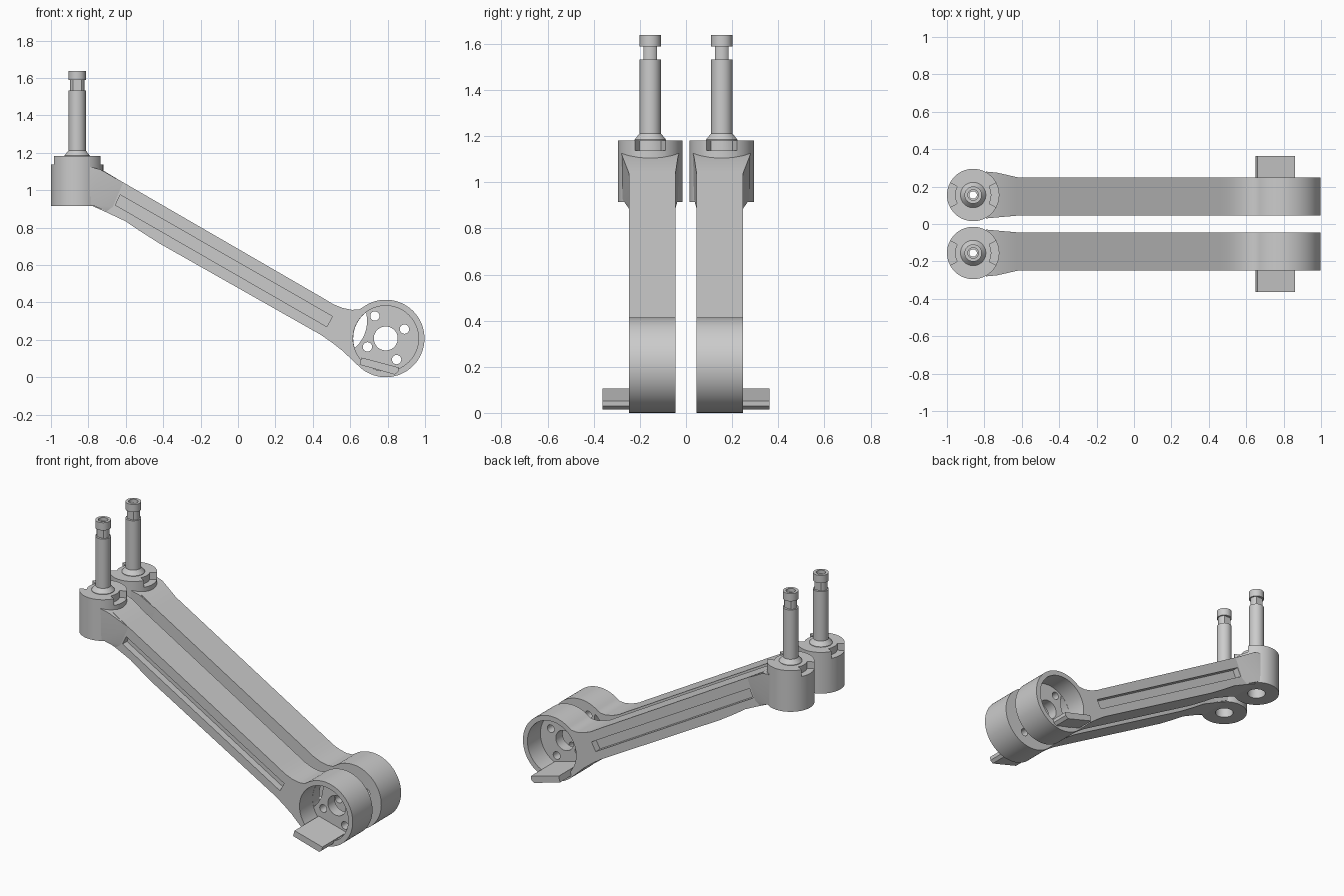
import bpy
import bmesh
from math import cos, sin, radians

old = bpy.data.objects.get("Cube")
if old:
    bpy.data.objects.remove(old, do_unlink=True)

metal = bpy.data.materials.new("light grey metal")
metal.use_nodes = True
GREY = (0.6, 0.6, 0.6, 1)
metal.diffuse_color = GREY
metal.node_tree.nodes["Principled BSDF"].inputs["Base Color"].default_value = GREY

RING = (0.79, 0.207)        # ring centre in x, z
HUB = (-0.86, 0.155)        # hub centre in x, y
INNER, OUTER = 0.045, 0.248  # sides of the arm in y


def finish(name, bm):
    bm.normal_update()
    bmesh.ops.recalc_face_normals(bm, faces=bm.faces)
    if bm.calc_volume(signed=True) < 0:
        bmesh.ops.reverse_faces(bm, faces=bm.faces)
    mesh = bpy.data.meshes.new(name)
    bm.to_mesh(mesh)
    bm.free()
    mesh.materials.append(metal)
    obj = bpy.data.objects.new(name, mesh)
    bpy.context.collection.objects.link(obj)
    return obj


def bridge(bm, a, b):
    for i in range(len(a)):
        j = (i + 1) % len(a)
        bm.faces.new((a[i], a[j], b[j], b[i]))


def extrude(name, points, axis, low, high):
    """Prism from a 2D outline: axis 'y' takes (x, z), axis 'z' takes (x, y)."""
    bm = bmesh.new()
    place = (lambda a, b, h: (a, h, b)) if axis == "y" else (lambda a, b, h: (a, b, h))
    ends = [[bm.verts.new(place(a, b, h)) for a, b in points] for h in (low, high)]
    bridge(bm, *ends)
    bm.faces.new(reversed(ends[0]))
    bm.faces.new(ends[1])
    return finish(name, bm)


def arc(centre, radius, start, end, steps):
    angles = [radians(start + (end - start) * i / steps) for i in range(steps + 1)]
    return [(centre[0] + radius * cos(a), centre[1] + radius * sin(a)) for a in angles]


def disc(centre, radius, sides=48):
    return arc(centre, radius, 0, 360, sides)[:-1]


def lathe(name, profile, sides=48):
    """Hollow turned part on the hub axis from a closed (radius, z) profile."""
    bm = bmesh.new()
    rings = [[bm.verts.new((x, y, z)) for x, y in disc(HUB, r, sides)] for r, z in profile]
    for a, b in zip(rings, rings[1:] + rings[:1]):
        bridge(bm, a, b)
    return finish(name, bm)


def select(obj):
    bpy.ops.object.select_all(action="DESELECT")
    obj.select_set(True)
    bpy.context.view_layer.objects.active = obj


def cut(target, cutter):
    mod = target.modifiers.new("cut", "BOOLEAN")
    mod.operation = "DIFFERENCE"
    mod.solver = "EXACT"
    mod.object = cutter
    select(target)
    bpy.ops.object.modifier_apply(modifier=mod.name)
    bpy.data.objects.remove(cutter, do_unlink=True)


def mirror_pair(obj):
    mod = obj.modifiers.new("pair", "MIRROR")
    mod.use_axis = (False, True, False)
    mod.use_mirror_merge = False
    select(obj)
    bpy.ops.object.modifier_apply(modifier=mod.name)
    bpy.ops.object.shade_smooth_by_angle(angle=radians(30))


# Arm beam with its end ring as one outline
top_edge = [(-0.79, 1.125), (-0.72, 1.105), (-0.62, 1.045), (0.46, 0.42),
            (0.51, 0.39), (0.56, 0.37), (0.61, 0.36), (0.65, 0.363)]
bottom_edge = [(0.56, 0.14), (0.50, 0.187), (0.44, 0.228),
               (-0.42, 0.715), (-0.53, 0.785), (-0.60, 0.833), (-0.70, 0.88), (-0.79, 0.92)]
outline = top_edge + arc(RING, 0.207, 126, -135, 72) + bottom_edge
arm = extrude("arm", outline, "y", INNER, OUTER)

# Ring cup, floor holes and side opening
cut(arm, extrude("cup_cutter", disc(RING, 0.175, 64), "y", 0.115, 0.4))
cut(arm, extrude("bore_cutter", disc(RING, 0.064), "y", 0, 0.2))
opening = arc(RING, 0.174, 128, 196.5, 16) + arc((0.50, 0.30), 0.19, -48.5, 13, 12)
cut(arm, extrude("opening_cutter", opening, "y", 0, 0.2))
for spot in ((0.732, 0.327), (0.89, 0.257), (0.692, 0.162), (0.848, 0.094)):
    cut(arm, extrude("bolt_cutter", disc(spot, 0.025, 24), "y", 0, 0.2))

# Long groove on the outer side
groove = [(-0.655, 0.92), (-0.63, 0.975), (0.505, 0.325), (0.475, 0.27)]
cut(arm, extrude("groove_cutter", groove, "y", OUTER - 0.045, 0.4))
mirror_pair(arm)

# Flared neck between the hub and the beam
bm = bmesh.new()
for x, y0, y1, z in ((-0.79, 0.03, 0.28, 1.125), (-0.79, 0.035, 0.275, 0.925),
                     (-0.735, 0.035, 0.275, 1.11), (-0.70, 0.046, 0.247, 0.885),
                     (-0.61, 0.046, 0.247, 1.038), (-0.665, 0.046, 0.247, 0.91)):
    for y in (y0, y1):
        bm.verts.new((x, y, z))
bmesh.ops.convex_hull(bm, input=bm.verts)
mirror_pair(finish("flared_neck", bm))

# Bored hub with two notches in its rim
hub = lathe("hub", [(0.055, 0.915), (0.14, 0.915), (0.14, 1.182), (0.055, 1.182)], 64)
for turn in (0, 180):
    wedge = arc(HUB, 0.097, turn - 28, turn + 28, 10) + arc(HUB, 0.2, turn + 28, turn - 28, 10)
    cut(hub, extrude("notch_cutter", wedge, "z", 1.137, 1.3))
mirror_pair(hub)

# Hollow rod with its collar
mirror_pair(lathe("rod", [(0.02, 1.10), (0.054, 1.10), (0.054, 1.17), (0.068, 1.17), (0.068, 1.185),
                          (0.046, 1.212), (0.046, 1.532), (0.02, 1.532)]))

# Rod neck with two flats
neck = extrude("rod_neck", arc(HUB, 0.038, -52, 52, 12) + arc(HUB, 0.038, 128, 232, 12),
               "z", 1.525, 1.595)
cut(neck, extrude("neck_bore_cutter", disc(HUB, 0.02), "z", 1.4, 1.7))
mirror_pair(neck)

# Rod head with a stepped bore
mirror_pair(lathe("rod_head", [(0.02, 1.588), (0.046, 1.588), (0.046, 1.638),
                               (0.028, 1.638), (0.028, 1.615), (0.02, 1.615)]))

# Tilted tab sticking out of the ring
tab = [(0.65, 0.067), (0.66, 0.105), (0.86, 0.052), (0.857, 0.03), (0.838, 0.014)]
mirror_pair(extrude("tab", tab, "y", 0.10, 0.363))
